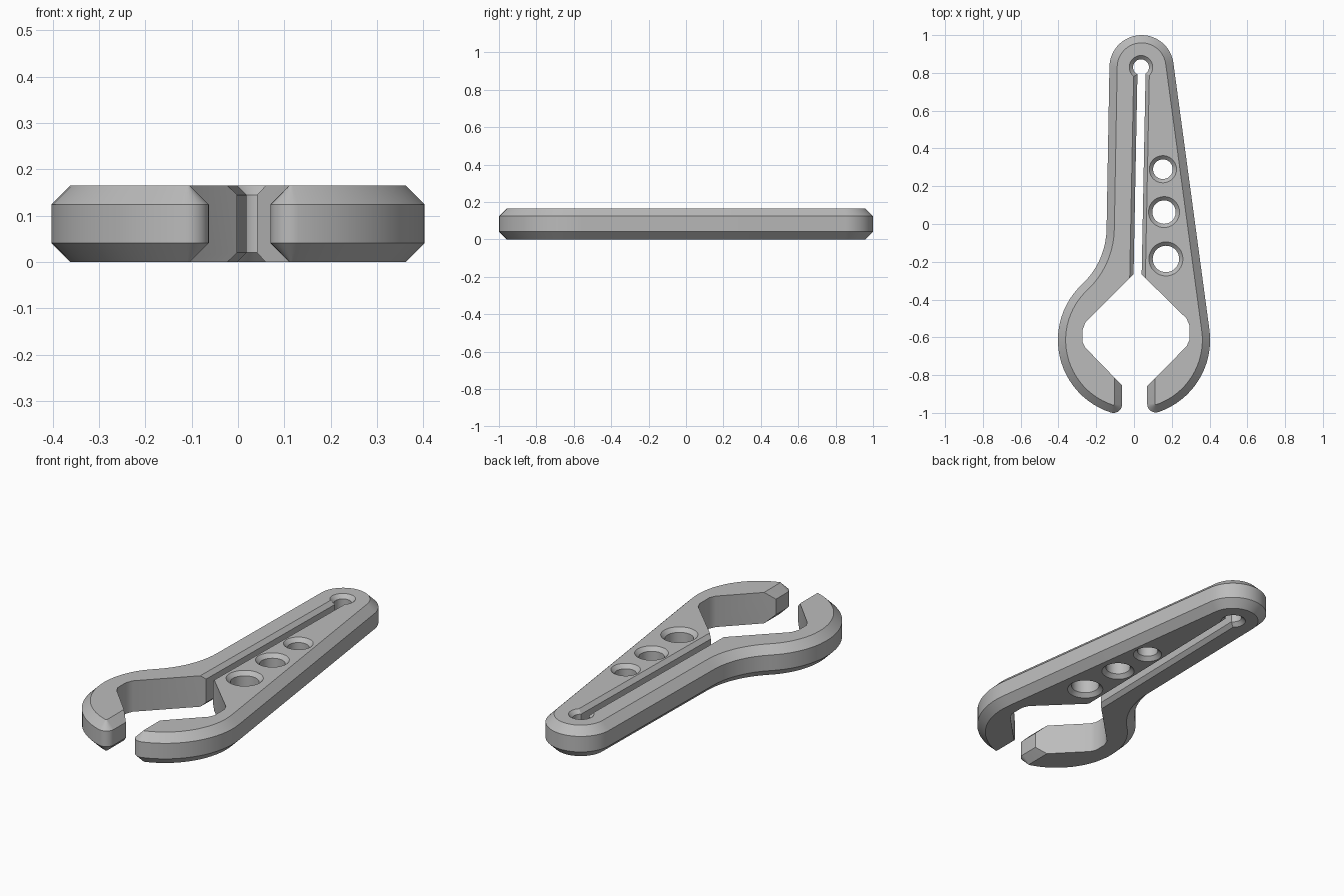
import bpy, bmesh
from math import cos, sin, radians
from mathutils import Vector

cube = bpy.data.objects.get("Cube")
if cube:
    bpy.data.objects.remove(cube, do_unlink=True)

HEIGHT, CHAMFER, SMALL = 0.165, 0.041, 0.02

grey = bpy.data.materials.new("plain grey")
grey.use_nodes = True
grey.diffuse_color = (0.5, 0.5, 0.5, 1)
grey.node_tree.nodes["Principled BSDF"].inputs["Base Color"].default_value = grey.diffuse_color


def arc(cx, cy, r, start, end, step=5):
    n = max(2, round(abs(end - start) / step))
    angles = [radians(start + (end - start) * i / n) for i in range(n + 1)]
    return [(cx + r * cos(a), cy + r * sin(a)) for a in angles]


def offset(points, d):
    """Move a counter-clockwise outline outwards by d with mitred corners."""
    pts = [Vector(p) for p in points]
    result = []
    for i, p in enumerate(pts):
        e1 = (p - pts[i - 1]).normalized()
        e2 = (pts[(i + 1) % len(pts)] - p).normalized()
        n1, n2 = Vector((e1.y, -e1.x)), Vector((e2.y, -e2.x))
        result.append(p + (n1 + n2) * d / (1 + n1.dot(n2)))
    return result


def loft(name, outline, levels):
    """Stack offset copies of an outline; levels are (z, offset)."""
    bm = bmesh.new()
    rings = [[bm.verts.new((p.x, p.y, z)) for p in offset(outline, d)] for z, d in levels]
    count = len(outline)
    for low, high in zip(rings, rings[1:]):
        for i in range(count):
            j = (i + 1) % count
            bm.faces.new((low[i], low[j], high[j], high[i]))
    bm.faces.new(rings[0][::-1])
    bm.faces.new(rings[-1])
    mesh = bpy.data.meshes.new(name)
    bm.to_mesh(mesh)
    bm.free()
    obj = bpy.data.objects.new(name, mesh)
    bpy.context.collection.objects.link(obj)
    mesh.materials.append(grey)
    return obj


# Body: round head, straight handle sides, round jaws with an open mouth
JAW_Y, JAW_R, TIP_R = -0.614, 0.403, 0.045
outline = (
    arc(0.04, 0.83, 0.17, 7.7, 180)
    + arc(-0.555, -0.02, 0.41, 0, -47)
    + arc(0, JAW_Y, JAW_R, 133, 252.4)[1:]
    + arc(-0.108, -0.955, TIP_R, 252.4, 360, 12)[1:]
    + [(-0.063, -0.7), (0.07, -0.7)]
    + arc(0.115, -0.953, TIP_R, 180, 288.7, 12)
    + arc(0, JAW_Y, JAW_R, 288.7, 367.7)[1:]
)
body = loft("clip_body", outline, [
    (0, -CHAMFER), (CHAMFER, 0), (HEIGHT - CHAMFER, 0), (HEIGHT, -CHAMFER)])

# Straight-walled opening between the jaws
opening = [
    (0.018, -0.245), (-0.257, -0.52), (-0.272, -0.56), (-0.272, -0.625), (-0.257, -0.655),
    (-0.06, -0.858), (0.07, -0.858), (0.278, -0.648), (0.293, -0.615), (0.293, -0.535),
    (0.278, -0.5)]
cutters = [loft("opening_cutter", opening, [(-0.1, 0), (HEIGHT + 0.1, 0)])]

# Slot, keyhole and three grip holes, each with countersunk rims
countersunk = [(-SMALL, 2 * SMALL), (SMALL, 0), (HEIGHT - SMALL, 0), (HEIGHT + SMALL, 2 * SMALL)]
slot = [(-0.005, -0.4), (0.038, -0.4), (0.062, 0.83), (0.019, 0.83)]
cutters.append(loft("slot_cutter", slot, [(z, d) for z, d in countersunk]))
for x, y, r in [(0.037, 0.83, 0.042), (0.153, 0.29, 0.052), (0.159, 0.063, 0.062), (0.169, -0.185, 0.07)]:
    cutters.append(loft("hole_cutter", arc(x, y, r, 0, 360, 10)[:-1], countersunk))

bpy.ops.object.select_all(action="DESELECT")
bpy.context.view_layer.objects.active = body
body.select_set(True)
for cutter in cutters:
    cutter.hide_render = True
    mod = body.modifiers.new("cut", "BOOLEAN")
    mod.operation, mod.solver, mod.object = "DIFFERENCE", "EXACT", cutter
    bpy.ops.object.modifier_apply(modifier=mod.name)
    bpy.data.objects.remove(cutter, do_unlink=True)

bpy.ops.object.shade_smooth_by_angle(angle=radians(30))
